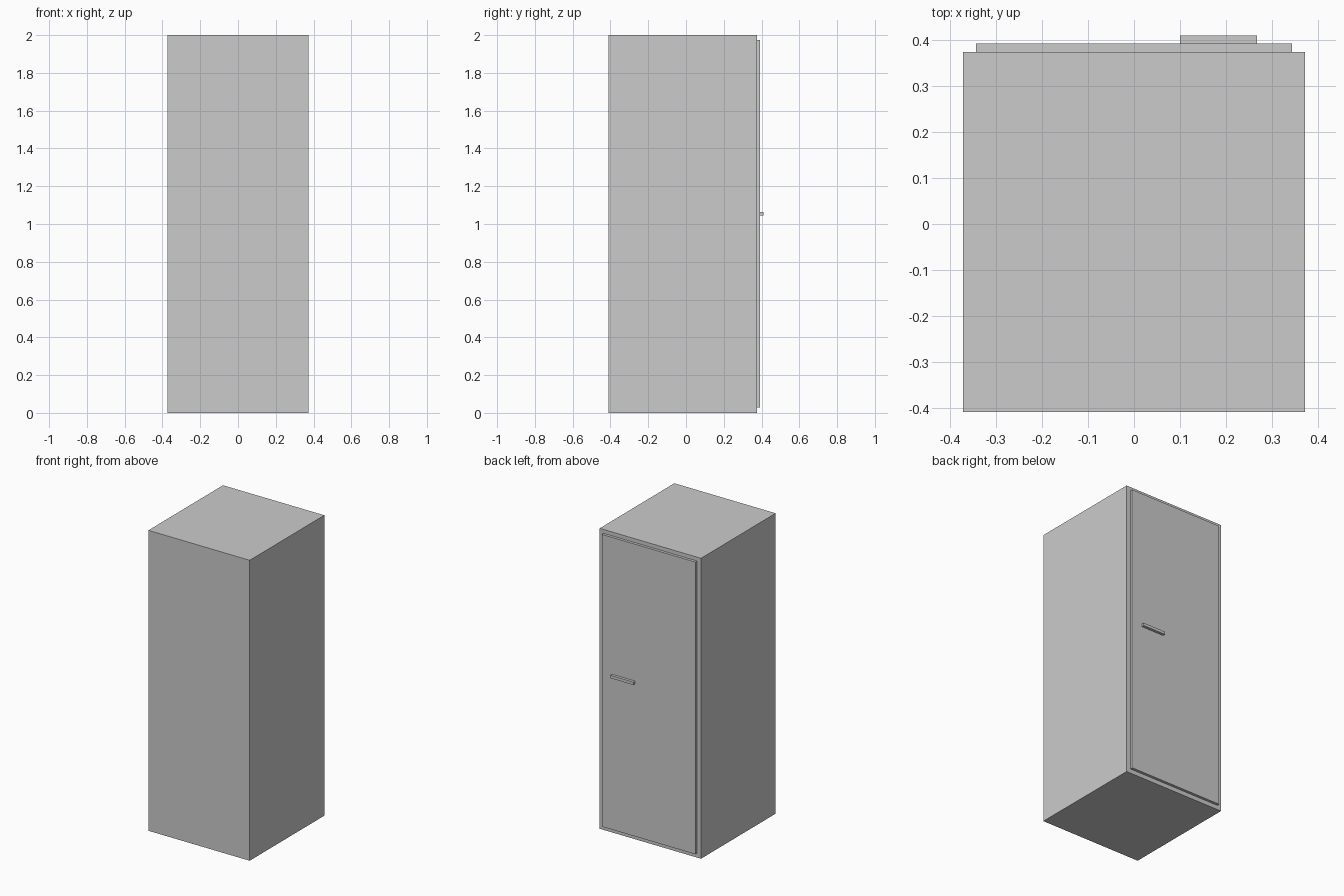
import bpy
from mathutils import Vector

cube = bpy.data.objects.get("Cube")
if cube:
    bpy.data.objects.remove(cube, do_unlink=True)


def make_material(name, color):
    mat = bpy.data.materials.new(name)
    mat.use_nodes = True
    mat.diffuse_color = color
    mat.node_tree.nodes["Principled BSDF"].inputs["Base Color"].default_value = color
    return mat


def box(name, low, high, mat):
    """Box between two opposite corners."""
    low, high = Vector(low), Vector(high)
    bpy.ops.mesh.primitive_cube_add(size=1)
    obj = bpy.context.object
    obj.name = name
    for v in obj.data.vertices:
        v.co = (low + high) / 2 + v.co * (high - low)
    obj.data.materials.append(mat)
    return obj


grey = make_material("light grey", (0.6, 0.6, 0.6, 1))

# Tall cabinet body
box("cabinet_body", (-0.373, -0.41, 0), (0.373, 0.375, 2), grey)

# Door panel on the back face
box("door", (-0.344, 0.375, 0.029), (0.344, 0.393, 1.974), grey)

# Horizontal handle bar
box("door_handle", (0.1, 0.393, 1.044), (0.268, 0.411, 1.063), grey)
